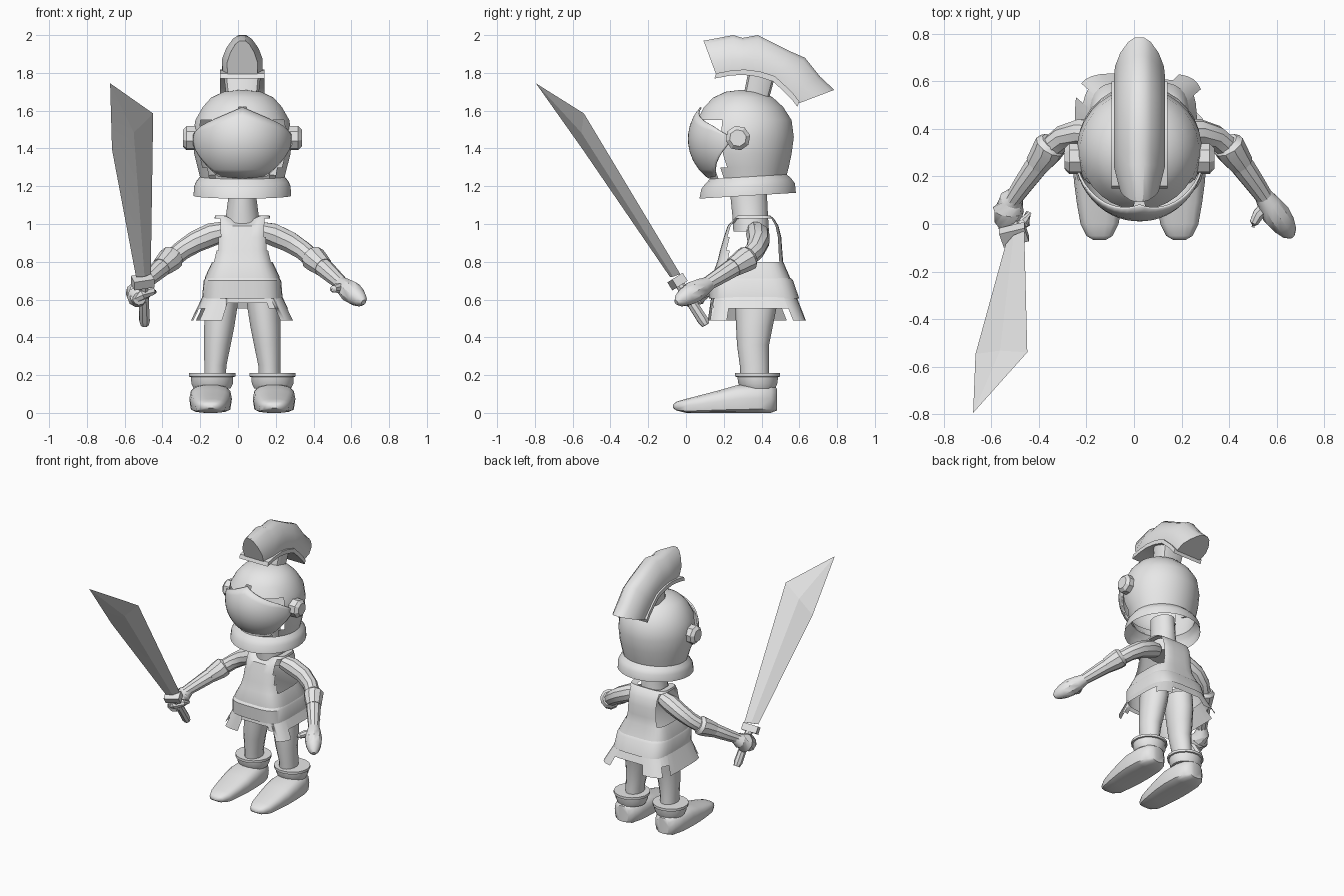
import bpy, bmesh, math
from mathutils import Vector

if "Cube" in bpy.data.objects:
    bpy.data.objects.remove(bpy.data.objects["Cube"])

X0 = 0.023          # body axis; the sword shifts the overall centre
GREY = bpy.data.materials.new("plain_grey")
GREY.diffuse_color = (0.8, 0.8, 0.8, 1)
GREY.use_nodes = True
GREY.node_tree.nodes["Principled BSDF"].inputs["Base Color"].default_value = GREY.diffuse_color


def finish(name, bm, angle=35):
    bmesh.ops.remove_doubles(bm, verts=bm.verts, dist=0.0005)
    bmesh.ops.recalc_face_normals(bm, faces=bm.faces)
    me = bpy.data.meshes.new(name)
    bm.to_mesh(me)
    bm.free()
    ob = bpy.data.objects.new(name, me)
    bpy.context.collection.objects.link(ob)
    me.materials.append(GREY)
    bpy.ops.object.select_all(action='DESELECT')
    ob.select_set(True)
    bpy.context.view_layer.objects.active = ob
    bpy.ops.object.shade_smooth_by_angle(angle=math.radians(angle))
    return ob


def loft(name, rings, caps=(True, True), closed=True, drop=None, angle=35):
    """Skin a list of point rings; drop(centre) removes faces."""
    bm = bmesh.new()
    vs = [[bm.verts.new(p) for p in r] for r in rings]
    n = len(rings[0])
    for a, b in zip(vs, vs[1:]):
        for i in range(n if closed else n - 1):
            j = (i + 1) % n
            bm.faces.new((a[i], a[j], b[j], b[i]))
    if caps[0]:
        bm.faces.new(vs[0])
    if caps[1]:
        bm.faces.new(vs[-1])
    if drop:
        bad = [f for f in bm.faces if drop(f.calc_center_median())]
        bmesh.ops.delete(bm, geom=bad, context='FACES')
    return finish(name, bm, angle)


def oval(z, yf, yb, hw, n=24, e=2.0, cx=0.0):
    """Horizontal superellipse ring from front yf to back yb."""
    pts = []
    for i in range(n):
        a = 2 * math.pi * (i + 0.5) / n
        c, s = math.cos(a), math.sin(a)
        x = math.copysign(abs(c) ** (2 / e), c) * hw
        y = math.copysign(abs(s) ** (2 / e), s) * (yb - yf) / 2
        pts.append((X0 + cx + x, (yf + yb) / 2 + y, z))
    return pts


def tube(name, path, n=10, sx=1, angle=35):
    """Round tube through (x, y, z, radius) points, x mirrored by sx."""
    P = [Vector((X0 + sx * p[0], p[1], p[2])) for p in path]
    rings = []
    for i, p in enumerate(P):
        d = (P[min(i + 1, len(P) - 1)] - P[max(i - 1, 0)]).normalized()
        u = d.cross(Vector((0.3, 0.9, 0.2))).normalized()
        v = d.cross(u)
        r = path[i][3]
        rings.append([p + r * (math.cos(t) * u + math.sin(t) * v)
                      for t in (2 * math.pi * k / n for k in range(n))])
    return loft(name, rings, angle=angle)


# Helmet shell, open below and behind the visor
def in_visor(c):
    x = abs(c.x - X0)
    return c.y < 0.2 and 1.27 < c.z < 1.60 - 0.4 * x


prof = [(1.71, .29, .31, .01), (1.70, .21, .40, .10), (1.67, .145, .46, .165),
        (1.62, .095, .515, .21), (1.55, .06, .56, .25), (1.46, .045, .572, .264),
        (1.37, .065, .56, .256), (1.30, .10, .545, .238), (1.25, .125, .535, .225),
        (1.225, .10, .56, .245), (1.20, .08, .578, .256), (1.15, .07, .583, .26)]
rings = [oval(*p, n=32) for p in prof]
rings = [[(x, y, z + (0.06 * (y - 0.33) if z < 1.28 else 0)) for x, y, z in r] for r in rings]
loft("helmet", rings, caps=(True, False), drop=in_visor)

# Visor with a peaked top edge, tapering to the hinges
cols = []
for i in range(25):
    t = (i - 12) / 12
    a = t * math.radians(74)
    k = abs(t)
    top = 1.62 - 0.10 * min(k / .75, 1) - 0.05 * max(0, (k - .75) / .25)
    bot = 1.24 + 0.02 * k + 0.16 * max(0, (k - .6) / .4)
    col = []
    for j in range(9):
        z = bot + (top - bot) * j / 8
        r = math.sqrt(max(0.05, 1 - ((z - 1.45) / .27) ** 2))
        col.append((X0 + .274 * r * math.sin(a), .30 - .29 * r * math.cos(a), z))
    cols.append(col)
visor = loft("visor", cols, caps=(False, False), closed=False)
mod = visor.modifiers.new("thickness", 'SOLIDIFY')
mod.thickness = 0.01

# Hinge bolts
for s in (-1, 1):
    tube("hinge_bolt", [(.24, .275, 1.455, .066), (.295, .275, 1.455, .066),
                        (.315, .275, 1.455, .045)], n=8, sx=s, angle=20)

# Crest, its base strip and its stem
base = [(.16, 1.79), (.24, 1.805), (.31, 1.81), (.39, 1.80), (.47, 1.775),
        (.53, 1.72), (.57, 1.68), (.60, 1.64)]
tops = [(.093, 1.97), (.25, 2.0), (.30, 1.985), (.38, 2.0), (.55, 1.915),
        (.63, 1.88), (.71, 1.78), (.785, 1.71)]
half = [(0, .105), (.35, .108), (.65, .085), (.9, .05), (1, .02)]
sect = half + [(t, -w) for t, w in reversed(half)]
ends = [.75, 1, 1, 1, 1, 1, 1, .95]
loft("crest", [[(X0 + w * e, b[0] + (q[0] - b[0]) * t, b[1] + (q[1] - b[1]) * t)
                for t, w in sect] for b, q, e in zip(base, tops, ends)])
loft("crest_strip", [[(X0 + sx * .118, y + dy, z + dz)
                      for sx, dy, dz in ((-1, 0, .008), (1, 0, .008), (1, -.01, -.02), (-1, -.01, -.02))]
                     for y, z in base])
loft("crest_stem", [oval(1.66, .30, .44, .085, 12, 4), oval(1.79, .325, .475, .10, 12, 4)])

# Neck
loft("neck", [oval(.96, .25, .44, .10), oval(1.04, .245, .435, .088),
              oval(1.14, .235, .43, .075), oval(1.25, .235, .42, .075)])


# Tunic with open arm holes and a dipped collar
def arm_hole(c):
    return abs(c.x - X0) > .115 and .23 < c.y < .49 and .83 < c.z < 1.03


prof = [(.60, .14, .585, .205), (.72, .135, .55, .198), (.80, .165, .515, .16),
        (.86, .18, .51, .145), (.93, .20, .505, .143), (.99, .22, .49, .145),
        (1.03, .25, .465, .148), (1.045, .27, .445, .145), (1.04, .285, .43, .10)]
rings = [oval(*p, n=32, e=4) for p in prof]
for k in (-1, -2, -3):
    rings[k] = [(x, y, z - (max(0, .055 - .6 * abs(x - X0)) if y < .3 else 0))
                for x, y, z in rings[k]]
loft("tunic", rings, caps=(False, False), drop=arm_hole)

# Belt
loft("belt", [oval(*p, n=32, e=4) for p in
              [(.62, .128, .592, .205), (.605, .122, .60, .214), (.70, .118, .568, .206),
               (.715, .13, .555, .196)]], caps=(False, False))

# Ragged skirt made of separate tabs
bm = bmesh.new()
N = 32
up = oval(.63, .135, .58, .205, N, 4)
low = oval(.49, .115, .635, .272, N, 5)
for i in range(N):
    j = (i + 1) % N
    f = 1.0 if (i // 2) % 3 else .55
    if i in (23, 24):
        f = .35
    a, b = Vector(up[i]), Vector(up[j])
    c, d = a.lerp(Vector(low[i]), f), b.lerp(Vector(low[j]), f)
    bm.faces.new([bm.verts.new(p) for p in (a, b, d, c)])
finish("skirt", bm)

for s in (-1, 1):
    # Leg
    loft("leg", [oval(z, yf, yb, hw, 14, cx=s * cx) for z, yf, yb, hw, cx in
                 [(.15, .29, .44, .058, .145), (.25, .285, .44, .06, .143),
                  (.36, .27, .44, .072, .132), (.46, .265, .46, .082, .122),
                  (.56, .26, .48, .088, .112), (.66, .26, .48, .09, .105)]])
    # Boot cuff
    loft("boot_cuff", [oval(z, yf, yb, hw, 16, cx=s * .16) for z, yf, yb, hw in
                       [(.13, .29, .475, .10), (.155, .275, .485, .112), (.19, .27, .49, .114),
                        (.192, .258, .50, .125), (.21, .258, .50, .125), (.21, .29, .45, .08)]])
    # Shoe
    rings = []
    for y, hw, zt in [(-.068, .025, .045), (-.05, .055, .06), (0, .08, .075), (.09, .096, .098),
                      (.18, .108, .122), (.27, .113, .148), (.38, .108, .155),
                      (.45, .085, .15), (.482, .05, .13)]:
        zb = .025 if y < -.06 else .012 if y < -.04 or y > .47 else 0
        ring = []
        for k in range(14):
            a = 2 * math.pi * k / 14
            c, w = math.cos(a), math.sin(a)
            q = math.copysign(abs(w) ** (.7 if w > 0 else .35), w)
            ring.append((X0 + s * .168 + hw * math.copysign(abs(c) ** .75, c), y,
                         (zt + zb) / 2 + q * (zt - zb) / 2))
        rings.append(ring)
    loft("shoe", rings, angle=50)
    # Arm and forearm cuff
    tube("arm", [(.09, .37, .965, .05), (.16, .38, .945, .062), (.25, .385, .905, .058),
                 (.32, .365, .86, .052), (.38, .315, .81, .05), (.44, .235, .76, .05),
                 (.49, .165, .715, .043), (.535, .10, .675, .036)], sx=s)
    tube("arm_cuff", [(.365, .345, .83, .05), (.375, .33, .82, .068), (.39, .305, .805, .066),
                      (.43, .25, .77, .053)], sx=s)

# Open hand with thumb
tube("open_hand", [(.515, .13, .69, .035), (.545, .085, .665, .05), (.575, .04, .64, .06),
                   (.605, 0, .615, .052), (.63, -.035, .595, .035), (.642, -.052, .585, .014)])
tube("thumb", [(.54, .08, .66, .03), (.50, .04, .66, .026), (.482, .005, .655, .02),
               (.478, -.012, .65, .008)], n=8)
# Gripping fist
tube("fist", [(.515, .13, .69, .035), (.54, .10, .66, .052), (.552, .06, .635, .066),
              (.55, .01, .615, .06), (.545, -.03, .605, .035)], sx=-1)
tube("fist_fingers", [(.58, 0, .60, .028), (.53, -.02, .625, .03), (.48, .01, .645, .025),
                      (.465, .05, .64, .012)], n=8, sx=-1)

# Sword blade: a flat leaf with a low central ridge
tip = Vector((-.677, -.795, 1.745))
left = [Vector((-.54, -.085, .72)), Vector((-.667, -.547, 1.395))]
right = [Vector((-.462, -.03, .735)), Vector((-.449, -.54, 1.585))]
nrm = (right[1] - left[1]).cross(tip - left[0]).normalized()
bm = bmesh.new()
L, R = [[bm.verts.new(p) for p in side] for side in (left, right)]
T = bm.verts.new(tip)
for s in (-1, 1):
    M = [bm.verts.new((a + b) / 2 + nrm * s * .014) for a, b in zip(left, right)]
    for f in ((L[0], L[1], M[1], M[0]), (M[0], M[1], R[1], R[0]),
              (L[1], T, M[1]), (M[1], T, R[1])):
        bm.faces.new(f)
finish("sword_blade", bm, 5)

# Guard and grip
axis = Vector((.0, -.53, .85)).normalized()
side = Vector((.95, .2, .2))
side = (side - axis * side.dot(axis)).normalized()
out = axis.cross(side)
mid = Vector((-.505, -.045, .695))
loft("sword_guard", [[mid + axis * h + side * a * .055 + out * b * .034
                      for a, b in ((-1, -1), (1, -1), (1, 1), (-1, 1))] for h in (-.025, .025)])
tube("sword_grip", [(-.525, -.045, .70, .026), (-.518, .09, .49, .03),
                    (-.517, .105, .465, .022)], n=8)
